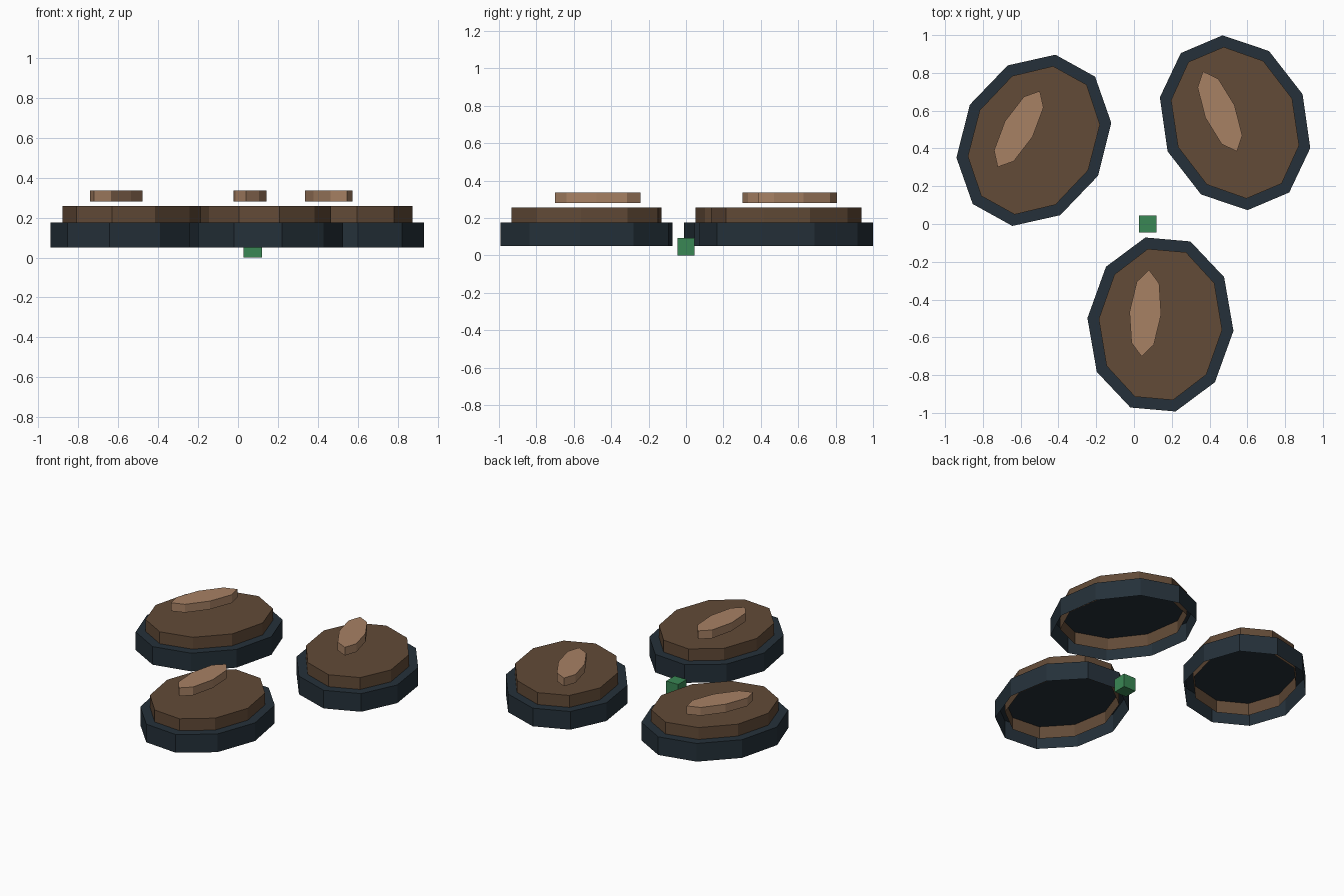
import bpy
import bmesh
from math import cos, sin, pi, radians
from mathutils import Matrix, Vector

cube = bpy.data.objects.get("Cube")
if cube:
    bpy.data.objects.remove(cube, do_unlink=True)


def make_material(name, rgb):
    mat = bpy.data.materials.new(name)
    mat.use_nodes = True
    color = (*rgb, 1.0)
    mat.diffuse_color = color
    mat.node_tree.nodes["Principled BSDF"].inputs["Base Color"].default_value = color
    return mat


dark = make_material("dark slate", (0.018, 0.030, 0.041))
brown = make_material("brown", (0.122, 0.069, 0.038))
tan = make_material("light tan", (0.387, 0.220, 0.127))
green = make_material("green", (0.042, 0.242, 0.089))


def add_object(name, bm, mat):
    mesh = bpy.data.meshes.new(name)
    bm.to_mesh(mesh)
    bm.free()
    mesh.materials.append(mat)
    obj = bpy.data.objects.new(name, mesh)
    bpy.context.collection.objects.link(obj)
    return obj


def oval_cap(name, center, turn, radii, sides, bottom, top, mat):
    """Faceted oval shell: side walls and a top, open underneath."""
    bm = bmesh.new()
    spin = Matrix.Rotation(radians(turn), 3, 'Z')
    rings = []
    for z in (bottom, top):
        ring = []
        for i in range(sides):
            a = 2 * pi * i / sides
            p = spin @ Vector((radii[0] * cos(a), radii[1] * sin(a), 0))
            ring.append(bm.verts.new((p.x + center[0], p.y + center[1], z)))
        rings.append(ring)
    low, high = rings
    for i in range(sides):
        j = (i + 1) % sides
        bm.faces.new((low[i], low[j], high[j], high[i]))
    bm.faces.new(high)
    return add_object(name, bm, mat)


# Three pebbles: name, centre and turn
pebbles = (
    ("front", (0.14, -0.532), -5),
    ("back_left", (0.535, 0.536), 23),
    ("back_right", (-0.53, 0.443), -29),
)
for side, (x, y), turn in pebbles:
    # Outer rim, inner body and floating highlight
    oval_cap(side + "_rim", (x, y), turn, (0.388, 0.475), 10, 0.05, 0.175, dark)
    oval_cap(side + "_body", (x, y), turn, (0.328, 0.413), 10, 0.09, 0.257, brown)
    oval_cap(side + "_highlight", (x - 0.08, y + 0.06), turn,
             (0.084, 0.23), 8, 0.28, 0.337, tan)

# Small marker block between the pebbles
bm = bmesh.new()
bmesh.ops.create_cube(bm, size=0.092, matrix=Matrix.Translation((0.073, 0, 0.046)))
add_object("marker_block", bm, green)
